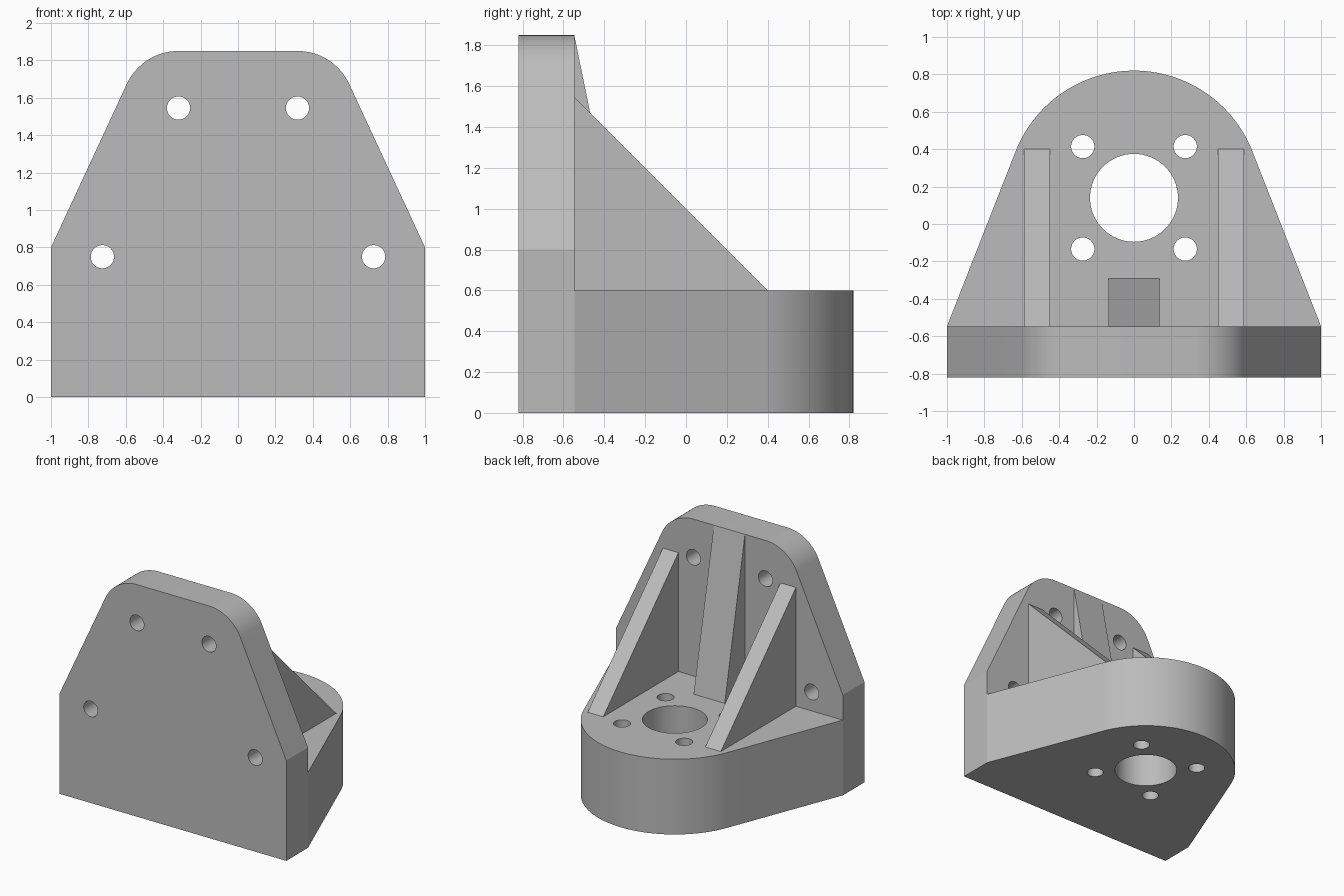
import bpy
import bmesh
from math import sin, cos, pi, radians, atan2, acos, hypot
from mathutils import Vector

cube = bpy.data.objects.get("Cube")
if cube:
    bpy.data.objects.remove(cube, do_unlink=True)

grey = bpy.data.materials.new("plain grey")
grey.use_nodes = True
colour = (0.5, 0.5, 0.5, 1)
grey.diffuse_color = colour
grey.node_tree.nodes["Principled BSDF"].inputs["Base Color"].default_value = colour

FRONT, JOINT = -0.82, -0.547   # plate front and back
FLOOR = 0.6                    # top of the base
BOLT = 0.062                   # bolt hole radius

# Maps from (u, v, depth) to the model's axes
AXES = {
    "x": lambda u, v, d: Vector((d, u, v)),
    "y": lambda u, v, d: Vector((u, d, v)),
    "z": lambda u, v, d: Vector((u, v, d)),
}


def prism(name, outline, axis, start, end):
    """Extrude a flat outline along an axis."""
    place = AXES[axis]
    bm = bmesh.new()
    face = bm.faces.new([bm.verts.new(place(u, v, start)) for u, v in outline])
    grown = bmesh.ops.extrude_face_region(bm, geom=[face])["geom"]
    moved = [g for g in grown if isinstance(g, bmesh.types.BMVert)]
    bmesh.ops.translate(bm, verts=moved, vec=place(0, 0, end - start))
    bmesh.ops.recalc_face_normals(bm, faces=bm.faces)
    mesh = bpy.data.meshes.new(name)
    bm.to_mesh(mesh)
    bm.free()
    mesh.materials.append(grey)
    obj = bpy.data.objects.new(name, mesh)
    bpy.context.collection.objects.link(obj)
    return obj


def arc(cx, cy, r, a, b, steps):
    return [(cx + r * cos(a + (b - a) * i / steps),
             cy + r * sin(a + (b - a) * i / steps)) for i in range(steps + 1)]


def tangent_angle(px, py, cx, cy, r):
    """Angle at which a line from the point touches the circle."""
    return atan2(py - cy, px - cx) + acos(r / hypot(px - cx, py - cy))


def activate(obj):
    bpy.ops.object.select_all(action="DESELECT")
    obj.select_set(True)
    bpy.context.view_layer.objects.active = obj


def drill(obj, axis, holes, start, end):
    """Cut round through holes, then shade the curved walls smooth."""
    for u, v, r in holes:
        cutter = prism("hole_cutter", arc(u, v, r, 0, 2 * pi, 64)[:-1], axis, start, end)
        cutter.hide_render = True
        mod = obj.modifiers.new("hole", "BOOLEAN")
        mod.operation, mod.solver, mod.object = "DIFFERENCE", "EXACT", cutter
        activate(obj)
        bpy.ops.object.modifier_apply(modifier=mod.name)
        bpy.data.objects.remove(cutter, do_unlink=True)
    activate(obj)
    bpy.ops.object.shade_smooth_by_angle(angle=radians(20))


# Upright mounting plate with sloping sides and rounded top corners
cx, cz, r = 0.318, 1.545, 0.305
corner = arc(cx, cz, r, tangent_angle(1, 0.8, cx, cz, r), pi / 2, 24)
half = [(1, 0), (1, 0.8)] + corner
plate = prism("mounting_plate", half + [(-x, z) for x, z in reversed(half)],
              "y", FRONT, JOINT)
drill(plate, "y", [(s * x, z, BOLT) for s in (-1, 1)
                   for x, z in ((cx, cz), (0.725, 0.75))], -1, 0)

# Thick base with a round end
by, br = 0.14, 0.68
a = tangent_angle(1, JOINT, 0, by, br)
base = prism("base", [(1, JOINT)] + arc(0, by, br, a, pi - a, 96) + [(-1, JOINT)],
             "z", 0, FLOOR)
drill(base, "z", [(0, by, 0.235)] + [(sx * 0.274, by + sy * 0.274, BOLT)
                                     for sx in (-1, 1) for sy in (-1, 1)], -1, 1)

# Triangular side ribs and the steep middle rib
side = [(JOINT, FLOOR), (0.4, FLOOR), (JOINT, 1.547)]
prism("left_rib", side, "x", 0.45, 0.587)
prism("right_rib", side, "x", -0.587, -0.45)
middle = [(JOINT, FLOOR), (-0.292, FLOOR), (JOINT, 1.85)]
prism("middle_rib", middle, "x", -0.137, 0.137)
